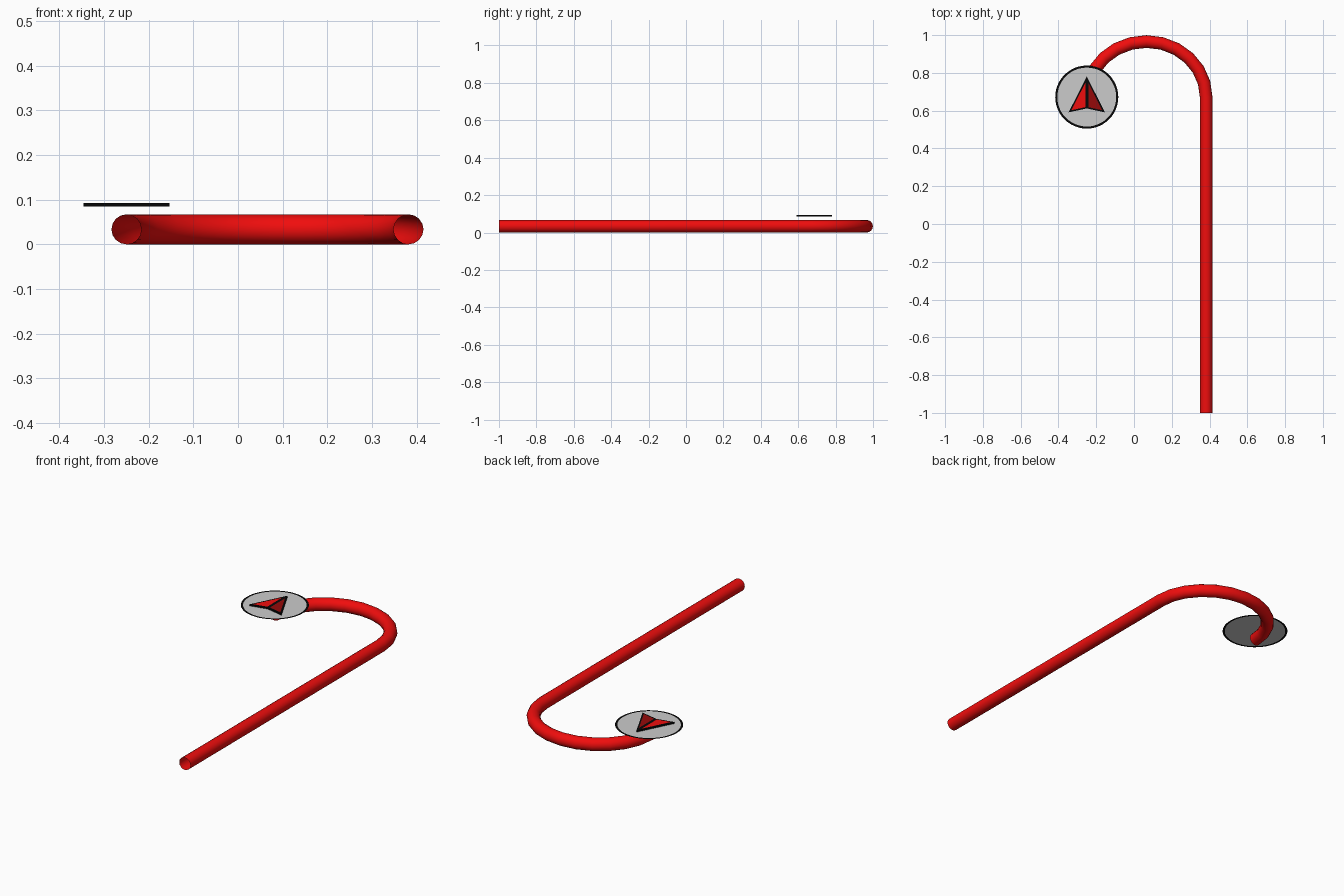
import bpy, bmesh, math
from mathutils import Vector

if "Cube" in bpy.data.objects:
    bpy.data.objects.remove(bpy.data.objects["Cube"])


def material(name, rgb):
    m = bpy.data.materials.new(name)
    m.diffuse_color = (*rgb, 1)
    m.use_nodes = True
    m.node_tree.nodes["Principled BSDF"].inputs["Base Color"].default_value = m.diffuse_color
    return m


RED = material("red", (0.87, 0.004, 0.004))
DARK_RED = material("dark_red", (0.3, 0.003, 0.003))
BLACK = material("black", (0.002, 0.002, 0.002))


def add_object(name, bm, mat=None, smooth=False):
    mesh = bpy.data.meshes.new(name)
    bm.to_mesh(mesh)
    bm.free()
    if mat:
        mesh.materials.append(mat)
    for p in mesh.polygons:
        p.use_smooth = smooth
    ob = bpy.data.objects.new(name, mesh)
    bpy.context.collection.objects.link(ob)
    return ob


def polygon(name, points, z, mat=None, height=0):
    bm = bmesh.new()
    face = bm.faces.new([bm.verts.new((p[0], p[1], z)) for p in points])
    face.normal_update()
    if face.normal.z < 0:
        face.normal_flip()
    if height:
        ext = bmesh.ops.extrude_face_region(bm, geom=[face], use_keep_orig=True)
        top = [g for g in ext["geom"] if isinstance(g, bmesh.types.BMVert)]
        bmesh.ops.translate(bm, verts=top, vec=(0, 0, height))
        bmesh.ops.recalc_face_normals(bm, faces=bm.faces)
    return add_object(name, bm, mat)


def circle(radius, n=48):
    return [CENTRE + radius * Vector((math.cos(math.tau * i / n), math.sin(math.tau * i / n)))
            for i in range(n)]


CENTRE = Vector((-0.25, 0.672))

# hooked tube: straight run, then a half-turn bend, open at both ends
R, SIDES, BEND = 0.0335, 16, 12
RX, RY, CX, CY = 0.316, 0.294, 0.066, 0.672
path = [(CX + RX, -1.0, 0.0)]
for i in range(BEND + 1):
    a = math.pi * i / BEND
    tangent = math.atan2(RY * math.cos(a), -RX * math.sin(a))
    path.append((CX + RX * math.cos(a), CY + RY * math.sin(a), tangent - math.pi / 2))
bm = bmesh.new()
rings = []
for x, y, turn in path:
    ring = []
    for k in range(SIDES):
        t = math.tau * k / SIDES
        side = R * math.cos(t)
        ring.append(bm.verts.new((x + side * math.cos(turn), y + side * math.sin(turn),
                                  R + R * math.sin(t))))
    rings.append(ring)
for a, b in zip(rings, rings[1:]):
    for k in range(SIDES):
        n = (k + 1) % SIDES
        bm.faces.new((a[k], a[n], b[n], b[k]))
# outward normals: the open shell is wound so its first face must point away from the axis
bm.normal_update()
f = bm.faces[:][0]
if (f.calc_center_median() - Vector((CX + RX, f.calc_center_median().y, R))).dot(f.normal) < 0:
    bmesh.ops.reverse_faces(bm, faces=bm.faces[:])
add_object("hooked_tube", bm, RED, smooth=True)

# flat grey disc with black rim
DISC_Z, OUTER, INNER = 0.0845, 0.167, 0.156
polygon("disc", circle(INNER), DISC_Z)
bm = bmesh.new()
inner, outer = ([bm.verts.new((p.x, p.y, DISC_Z)) for p in circle(r)] for r in (INNER, OUTER))
for i in range(len(inner)):
    j = (i + 1) % len(inner)
    bm.faces.new((inner[i], outer[i], outer[j], inner[j]))
add_object("disc_rim", bm, BLACK)

# arrowhead: thin black plate with two inset red halves on top
tip, notch = CENTRE + Vector((0, 0.109)), CENTRE + Vector((0, -0.06))
left, right = (CENTRE + Vector((s * 0.096, -0.081)) for s in (-1, 1))
polygon("arrow_outline", [tip, left, notch, right], 0.085, BLACK, height=0.008)


def inset(a, b, c, width):
    la, lb, lc = (b - c).length, (c - a).length, (a - b).length
    mid = (a * la + b * lb + c * lc) / (la + lb + lc)
    radius = abs((b - a).cross(c - a)) / (la + lb + lc)
    return [mid + (p - mid) * (1 - width / radius) for p in (a, b, c)]


for name, corner, mat in (("arrow_left_half", left, RED), ("arrow_right_half", right, DARK_RED)):
    polygon(name, inset(tip, corner, notch, 0.008), 0.0936, mat)
